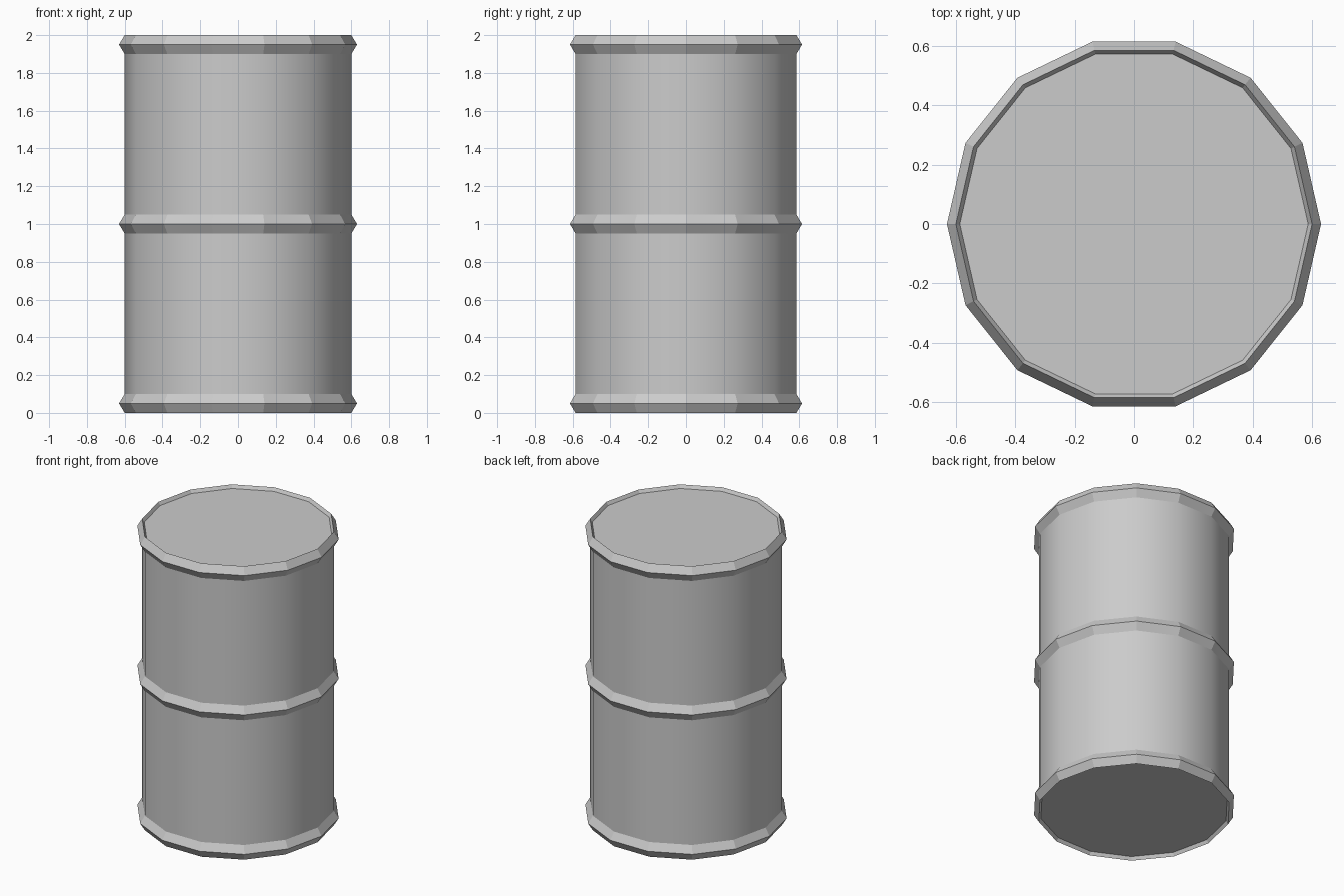
import bpy
import math

if "Cube" in bpy.data.objects:
    bpy.data.objects.remove(bpy.data.objects["Cube"])

SIDES = 14
R = 0.6
RECESS = 0.022


def hoop(name, z):
    # diamond-section ring centred on the barrel wall
    bpy.ops.mesh.primitive_torus_add(major_segments=SIDES, minor_segments=4,
                                     major_radius=R, minor_radius=0.03,
                                     location=(0, 0, z))
    ob = bpy.context.object
    ob.name = name
    for v in ob.data.vertices:
        v.co.z *= 0.05 / 0.03
    ob.data.update()
    bpy.ops.object.shade_flat()


# barrel body with lid and base slightly recessed inside the end hoops
bpy.ops.mesh.primitive_cylinder_add(vertices=SIDES, radius=R, depth=2 - 2 * RECESS,
                                    location=(0, 0, 1))
body = bpy.context.object
body.name = "barrel_body"
# put a corner on the x axis so it lines up with the hoops
body.rotation_euler.z = math.pi / 2
bpy.ops.object.transform_apply(location=False, rotation=True, scale=False)
bpy.ops.object.shade_smooth_by_angle(angle=math.radians(30))

# reinforcing hoops
for name, z in (("bottom_hoop", 0.05), ("middle_hoop", 1.0), ("top_hoop", 1.95)):
    hoop(name, z)
